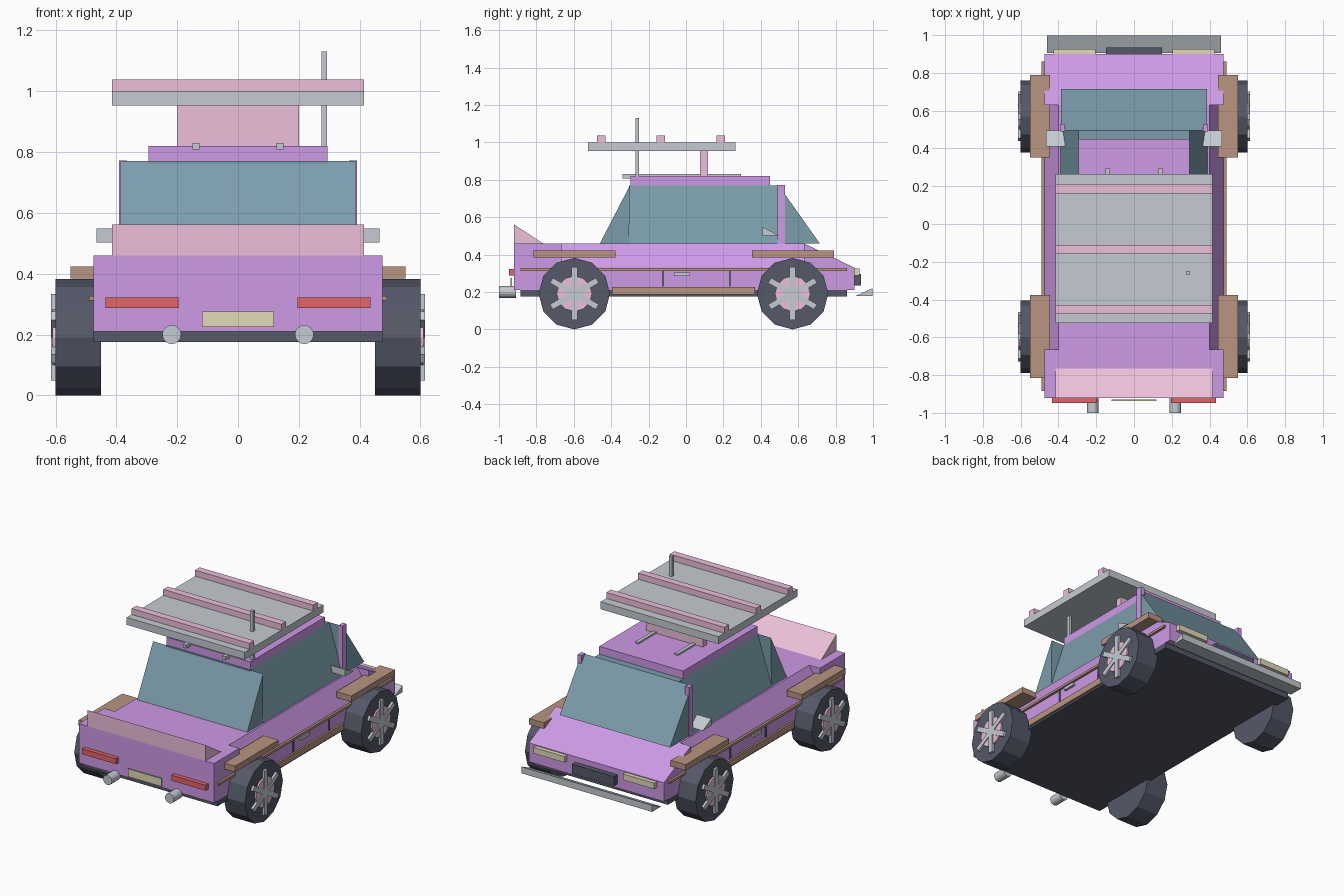
import bpy, bmesh, math
from mathutils import Matrix

if "Cube" in bpy.data.objects:
    bpy.data.objects.remove(bpy.data.objects["Cube"])


def mat(name, rgb):
    m = bpy.data.materials.new(name)
    m.diffuse_color = (*rgb, 1)
    m.use_nodes = True
    m.node_tree.nodes["Principled BSDF"].inputs["Base Color"].default_value = m.diffuse_color
    return m


PURPLE = mat("purple_paint", (0.62, 0.32, 0.80))
PINK = mat("pink_paint", (0.84, 0.52, 0.70))
GLASS = mat("glass", (0.20, 0.34, 0.41))
DARK = mat("dark_rubber", (0.09, 0.10, 0.14))
BROWN = mat("brown_trim", (0.48, 0.30, 0.22))
RED = mat("red_lens", (0.75, 0.13, 0.14))
CREAM = mat("cream_lens", (0.75, 0.70, 0.48))
METAL = mat("metal", (0.55, 0.60, 0.64))


def finish(name, bm, m):
    bmesh.ops.recalc_face_normals(bm, faces=bm.faces)
    me = bpy.data.meshes.new(name)
    bm.to_mesh(me)
    bm.free()
    me.materials.append(m)
    ob = bpy.data.objects.new(name, me)
    bpy.context.collection.objects.link(ob)
    return ob


def prism(name, pts, a, b, m, axis="x"):
    """Extrude a (y,z) profile along x, or an (x,z) profile along y."""
    place = (lambda p, t: (t, p[0], p[1])) if axis == "x" else (lambda p, t: (p[0], t, p[1]))
    bm = bmesh.new()
    lo = [bm.verts.new(place(p, a)) for p in pts]
    hi = [bm.verts.new(place(p, b)) for p in pts]
    bm.faces.new(lo)
    bm.faces.new(hi[::-1])
    for i in range(len(pts)):
        j = (i + 1) % len(pts)
        bm.faces.new((lo[i], lo[j], hi[j], hi[i]))
    return finish(name, bm, m)


def box(name, x, y, z, m):
    return prism(name, [(y[0], z[0]), (y[1], z[0]), (y[1], z[1]), (y[0], z[1])], x[0], x[1], m)


def cyl(name, r, depth, loc, axis, sides, m):
    bm = bmesh.new()
    rot = Matrix.Rotation(math.pi / 2, 4, "Y" if axis == "x" else "X")
    bmesh.ops.create_cone(bm, cap_ends=True, segments=sides, radius1=r, radius2=r,
                          depth=depth, matrix=Matrix.Translation(loc) @ rot)
    return finish(name, bm, m)


def span(s, a, b):
    return sorted((s * a, s * b))


# Body: full-width ends, shouldered middle, chassis
prism("body_nose", [(0.63, 0.21), (0.90, 0.21), (0.90, 0.33), (0.63, 0.46)], -0.475, 0.475, PURPLE)
box("body_tail", (-0.475, 0.475), (-0.92, -0.665), (0.21, 0.46), PURPLE)
prism("body_middle", [(-0.475, 0.21), (0.475, 0.21), (0.475, 0.33), (0.40, 0.46),
                      (-0.40, 0.46), (-0.475, 0.33)], -0.665, 0.63, PURPLE, "y")
box("chassis", (-0.475, 0.475), (-0.885, 0.86), (0.175, 0.21), DARK)

# Cabin glass and roof
prism("cabin_glass", [(-0.39, 0.46), (0.39, 0.46), (0.295, 0.77), (-0.295, 0.77)],
      -0.305, 0.495, GLASS, "y")
prism("rear_window", [(-0.46, 0.46), (-0.305, 0.46), (-0.30, 0.77)], -0.387, 0.387, GLASS)
prism("windshield", [(0.715, 0.46), (0.495, 0.46), (0.495, 0.77)], -0.387, 0.387, GLASS)
box("roof", (-0.295, 0.295), (-0.297, 0.45), (0.77, 0.82), PURPLE)

# Tail wedge and front splitter
prism("spoiler", [(-0.92, 0.46), (-0.765, 0.46), (-0.92, 0.562)], -0.415, 0.415, PINK)
prism("splitter", [(0.905, 0.178), (0.997, 0.178), (0.997, 0.22)], -0.46, 0.46, METAL)

# Roof platform on a pink riser
box("platform_riser", (-0.20, 0.20), (0.075, 0.117), (0.82, 0.955), PINK)
box("platform", (-0.415, 0.415), (-0.525, 0.265), (0.953, 1.0), METAL)
for y in (-0.453, -0.135, 0.185):
    box("platform_bar", (-0.415, 0.415), (y - 0.023, y + 0.023), (1.0, 1.038), PINK)
box("antenna", (0.275, 0.293), (-0.27, -0.25), (0.77, 1.13), METAL)

# Grille and number plate (blank)
box("grille", (-0.148, 0.148), (0.89, 0.935), (0.235, 0.295), DARK)
box("rear_plate", (-0.118, 0.118), (-0.937, -0.93), (0.225, 0.275), CREAM)

# Mirrored parts
for s in (-1, 1):
    box("roof_rail", span(s, 0.127, 0.15), (-0.34, 0.295), (0.808, 0.83), METAL)
    box("pillar", span(s, 0.365, 0.392), (0.49, 0.53), (0.46, 0.772), PURPLE)
    prism("mirror", [(0.41, 0.503), (0.495, 0.503), (0.41, 0.548)], *span(s, 0.365, 0.465), METAL)
    box("tail_light", span(s, 0.195, 0.435), (-0.947, -0.91), (0.287, 0.322), RED)
    box("headlight", span(s, 0.205, 0.425), (0.89, 0.927), (0.287, 0.325), CREAM)
    cyl("exhaust", 0.031, 0.09, (s * 0.218, -0.955, 0.20), "y", 16, METAL)
    box("side_trim", span(s, 0.47, 0.49), (-0.885, 0.86), (0.312, 0.327), BROWN)
    box("side_sill", span(s, 0.46, 0.487), (-0.395, 0.37), (0.187, 0.228), BROWN)
    for y in (-0.123, 0.235):
        box("door_seam", span(s, 0.47, 0.479), (y - 0.006, y + 0.006), (0.23, 0.312), DARK)
    box("door_handle", span(s, 0.47, 0.49), (-0.065, 0.018), (0.285, 0.305), METAL)

    # Wheels with flares, hub discs and spokes
    for y, f in ((-0.597, (-0.815, -0.377)), (0.57, (0.353, 0.79))):
        box("wheel_flare", span(s, 0.445, 0.55), f, (0.385, 0.423), BROWN)
        cyl("tire", 0.191, 0.15, (s * 0.525, y, 0.191), "x", 12, DARK)
        cyl("hub_disc", 0.095, 0.02, (s * 0.60, y, 0.191), "x", 12, PINK)
        for k in range(3):
            spoke = box("spoke", span(s, 0.592, 0.615), (-0.016, 0.016), (-0.142, 0.142), METAL)
            spoke.rotation_euler.x = k * math.pi / 3
            spoke.location = (0, y, 0.191)
